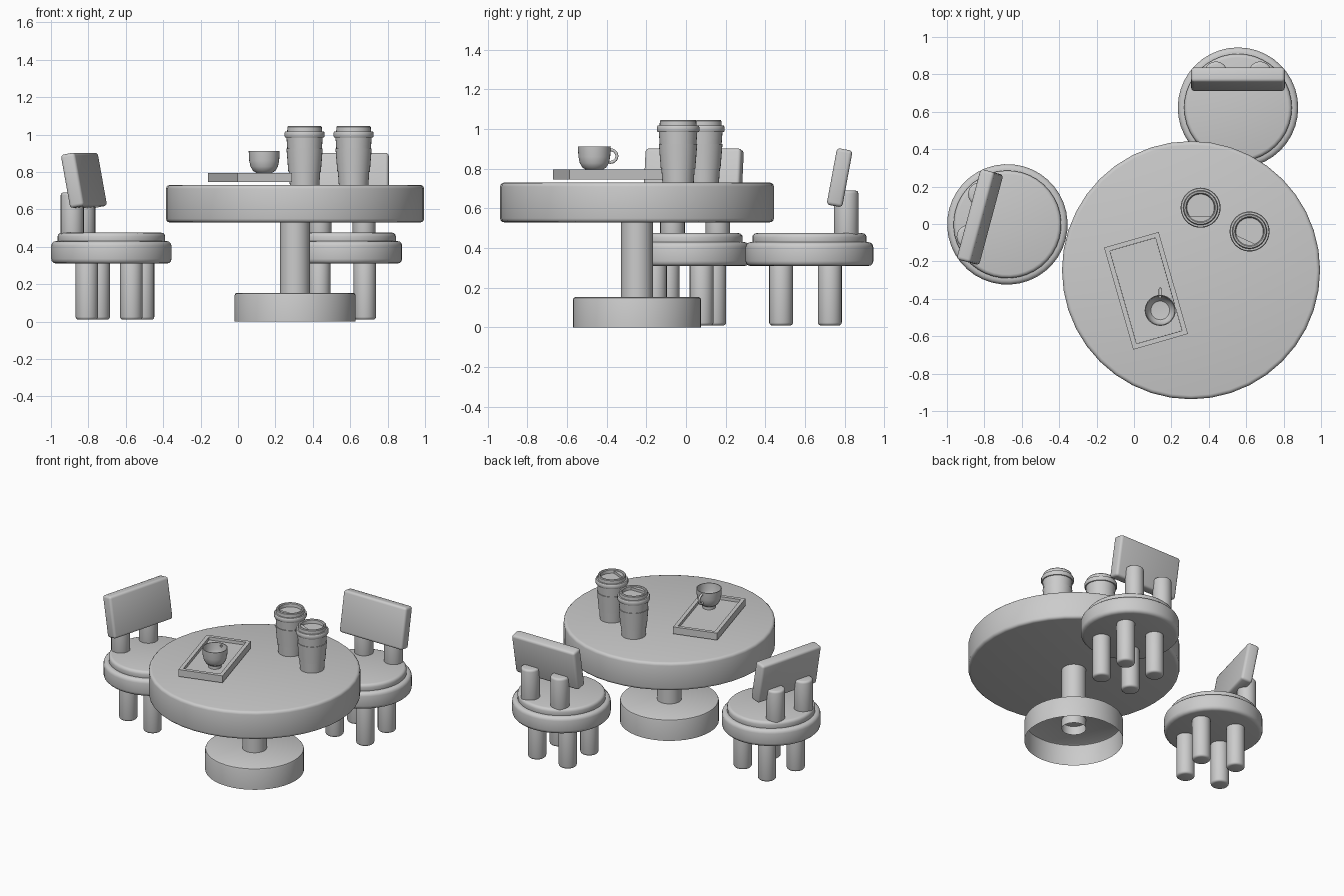
import bpy, bmesh
from math import cos, sin, pi, radians
from mathutils import Matrix

if "Cube" in bpy.data.objects:
    bpy.data.objects.remove(bpy.data.objects["Cube"])


def finish(name, bm, matrix, angle=35):
    mesh = bpy.data.meshes.new(name)
    bm.to_mesh(mesh)
    bm.free()
    ob = bpy.data.objects.new(name, mesh)
    bpy.context.collection.objects.link(ob)
    ob.matrix_world = matrix
    bpy.ops.object.select_all(action='DESELECT')
    ob.select_set(True)
    bpy.context.view_layer.objects.active = ob
    bpy.ops.object.shade_smooth_by_angle(angle=radians(angle))
    return ob


def at(x, y, z=0.0, turn=0.0):
    return Matrix.Translation((x, y, z)) @ Matrix.Rotation(radians(turn), 4, 'Z')


def lathe(name, profile, matrix, n=40):
    """Revolve (radius, z) points, listed from the bottom up the outside."""
    bm = bmesh.new()
    rings = [[bm.verts.new((r * cos(2 * pi * i / n), r * sin(2 * pi * i / n), z))
              for i in range(n)] for r, z in profile]
    for a, b in zip(rings, rings[1:]):
        for i in range(n):
            j = (i + 1) % n
            bm.faces.new((a[i], a[j], b[j], b[i]))
    bmesh.ops.remove_doubles(bm, verts=bm.verts, dist=1e-5)
    return finish(name, bm, matrix)


def rounded(r, z0, z1, b):
    """Profile of a solid disc with rounded rims."""
    arc = [(b * (1 - cos(t)), b * (1 - sin(t))) for t in (0, pi / 6, pi / 3, pi / 2)]
    low = [(r - u, z0 + v) for u, v in reversed(arc)]
    high = [(r - u, z1 - v) for u, v in arc]
    low = [(r - dx, z0 + dz) for dx, dz in ((b, 0), (b * .5, b * .134), (b * .134, b * .5), (0, b))]
    high = [(p[0], z0 + z1 - p[1]) for p in reversed(low)]
    return [(0, z0)] + low + high + [(0, z1)]


def box(name, size, bevel, matrix):
    bm = bmesh.new()
    bmesh.ops.create_cube(bm, size=1, matrix=Matrix.Diagonal((*size, 1)))
    bmesh.ops.bevel(bm, geom=bm.edges[:], offset=bevel, segments=3, profile=0.5, affect='EDGES')
    return finish(name, bm, matrix)


# Table: round top, tube column, hollow base
table = at(0.305, -0.247)
lathe("table_top", rounded(0.69, 0.53, 0.73, 0.02), table)
lathe("table_column", [(0.08, 0.09), (0.08, 0.54)], table, 32)
lathe("table_base", [(0.323, 0), (0.323, 0.14), (0.320, 0.149), (0.312, 0.153), (0, 0.153)], table)


# Chairs: local +y is the backrest side
def chair(tag, matrix):
    lathe(tag + "_seat", rounded(0.322, 0.31, 0.43, 0.025), matrix)
    lathe(tag + "_cushion", rounded(0.288, 0.41, 0.475, 0.02), matrix)
    for side, sx in (("left", -1), ("right", 1)):
        for end, y in (("front", -0.143), ("back", 0.103)):
            lathe(f"{tag}_{end}_{side}_leg", rounded(0.06, 0.01, 0.33, 0.015),
                  matrix @ at(sx * 0.122, y), 24)
        lathe(f"{tag}_{side}_back_post", rounded(0.062, 0.44, 0.69, 0.015),
              matrix @ at(sx * 0.118, 0.185), 24)
    box(tag + "_backrest", (0.5, 0.08, 0.29), 0.017,
        matrix @ at(0, 0.152, 0.755) @ Matrix.Rotation(radians(-10.5), 4, 'X'))


chair("back_chair", at(0.556, 0.622))
chair("left_chair", at(-0.677, -0.002, 0, 75))

# Tray with sunken floor
bm = bmesh.new()
bmesh.ops.create_cube(bm, size=1, matrix=Matrix.Diagonal((0.304, 0.567, 0.05, 1)))
top = max(bm.faces, key=lambda f: f.calc_center_median().z)
bmesh.ops.inset_region(bm, faces=[top], thickness=0.036)
inner = bmesh.ops.inset_region(bm, faces=[top], thickness=0.0005)
for v in top.verts:
    v.co.z -= 0.022
tray = at(0.064, -0.357, 0.77, 16)
finish("tray", bm, tray)

# Small cup with handle
cup = at(0.14, -0.462)
lathe("small_cup", [(0, 0.774), (0.042, 0.774), (0.042, 0.795), (0.06, 0.806), (0.073, 0.828),
                    (0.08, 0.86), (0.083, 0.912), (0.078, 0.912), (0.075, 0.862),
                    (0.067, 0.83), (0.05, 0.81), (0, 0.806)], cup, 32)
curve = bpy.data.curves.new("cup_handle", 'CURVE')
curve.dimensions = '3D'
curve.bevel_depth = 0.008
curve.bevel_resolution = 3
path = [(0.068, 0.895)] + [(0.08 + 0.034 * cos(t), 0.864 + 0.032 * sin(t))
                           for t in [pi / 2 - k * pi / 10 for k in range(11)]] + [(0.068, 0.834)]
spline = curve.splines.new('POLY')
spline.points.add(len(path) - 1)
for p, (y, z) in zip(spline.points, path):
    p.co = (0, y, z, 1)
handle = bpy.data.objects.new("cup_handle", curve)
bpy.context.collection.objects.link(handle)
handle.matrix_world = cup


# Takeaway cups: body, sleeve, lid with sip ledge
def takeaway(tag, matrix):
    lathe(tag + "_body", [(0, 0.73), (0.079, 0.73), (0.098, 1.0)], matrix, 32)
    lathe(tag + "_sleeve", [(0.082, 0.80), (0.087, 0.80), (0.097, 0.925), (0.09, 0.925)], matrix, 32)
    lathe(tag + "_lid", [(0.09, 0.985), (0.104, 0.985), (0.107, 0.99), (0.107, 1.01), (0.103, 1.017),
                         (0.093, 1.017), (0.092, 1.04), (0.088, 1.045), (0.08, 1.045),
                         (0.075, 1.04), (0.073, 1.018), (0, 1.018)], matrix, 32)
    bm = bmesh.new()
    arc = [radians(220 + 10 * k) for k in range(11)]
    face = bm.faces.new([bm.verts.new((0.075 * cos(t), 0.075 * sin(t), 1.016)) for t in arc])
    up = bmesh.ops.extrude_face_region(bm, geom=[face])["geom"]
    for v in up:
        if isinstance(v, bmesh.types.BMVert):
            v.co.z = 1.036
    bmesh.ops.recalc_face_normals(bm, faces=bm.faces)
    finish(tag + "_sip_ledge", bm, matrix)


takeaway("back_takeaway_cup", at(0.356, 0.087))
takeaway("front_takeaway_cup", at(0.618, -0.04, 0, -25))
